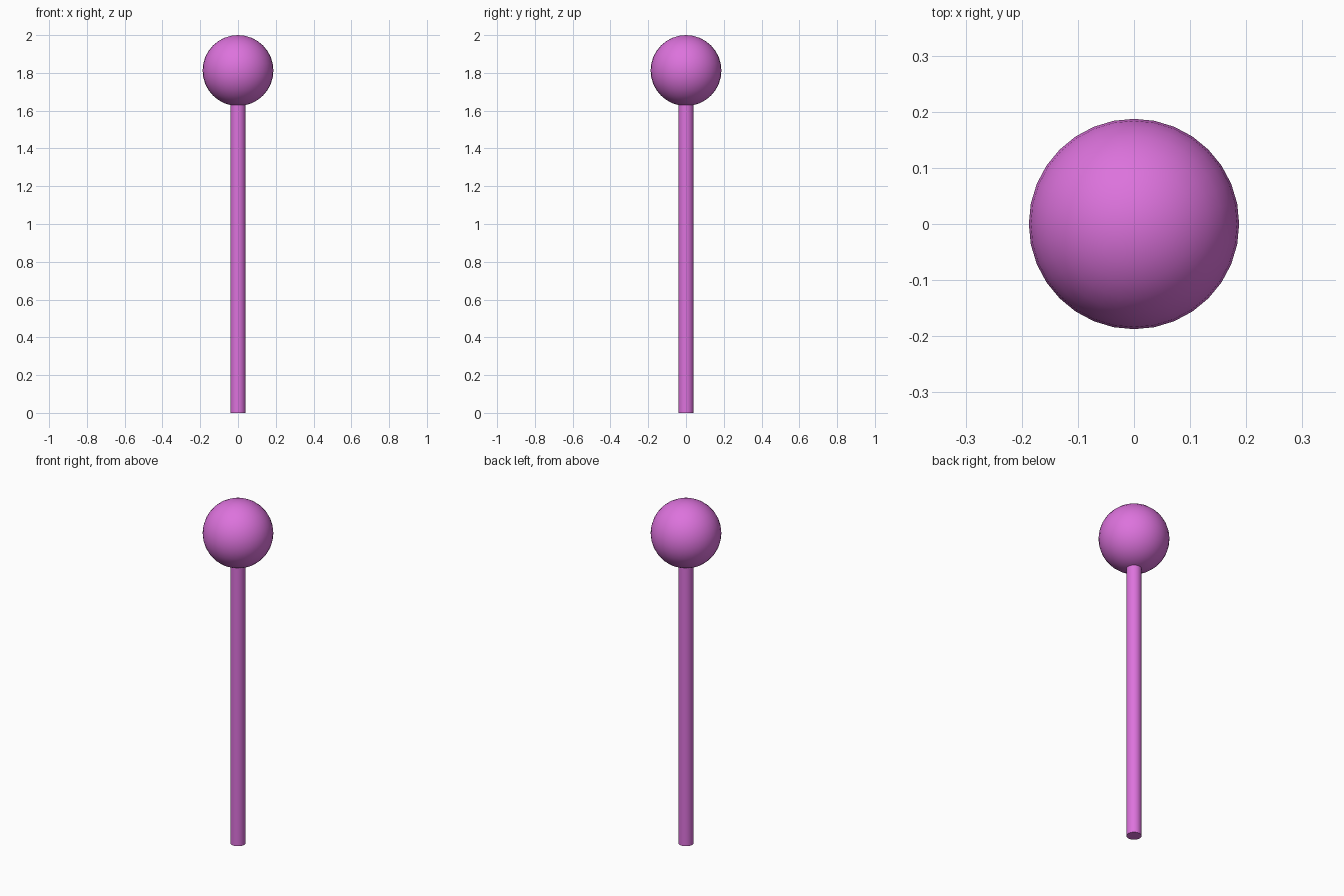
import bpy
import math

if "Cube" in bpy.data.objects:
    bpy.data.objects.remove(bpy.data.objects["Cube"])

HEAD_R = 0.1875
STICK_R = 0.04
HEAD_Z = 2.0 - HEAD_R

mat = bpy.data.materials.new("orchid")
mat.diffuse_color = (0.72, 0.17, 0.72, 1.0)
mat.use_nodes = True
mat.node_tree.nodes["Principled BSDF"].inputs["Base Color"].default_value = mat.diffuse_color


def finish(name):
    """Name, colour and smooth the newly added part."""
    obj = bpy.context.object
    obj.name = name
    obj.data.materials.append(mat)
    bpy.ops.object.shade_smooth_by_angle(angle=math.radians(35))


# Straight stick, standing on the floor and reaching just inside the ball
stick_top = HEAD_Z - HEAD_R + 0.03
bpy.ops.mesh.primitive_cylinder_add(vertices=32, radius=STICK_R, depth=stick_top,
                                    location=(0, 0, stick_top / 2))
finish("stick")

# Round ball on top
bpy.ops.mesh.primitive_uv_sphere_add(segments=32, ring_count=16, radius=HEAD_R,
                                     location=(0, 0, HEAD_Z))
finish("ball_head")
